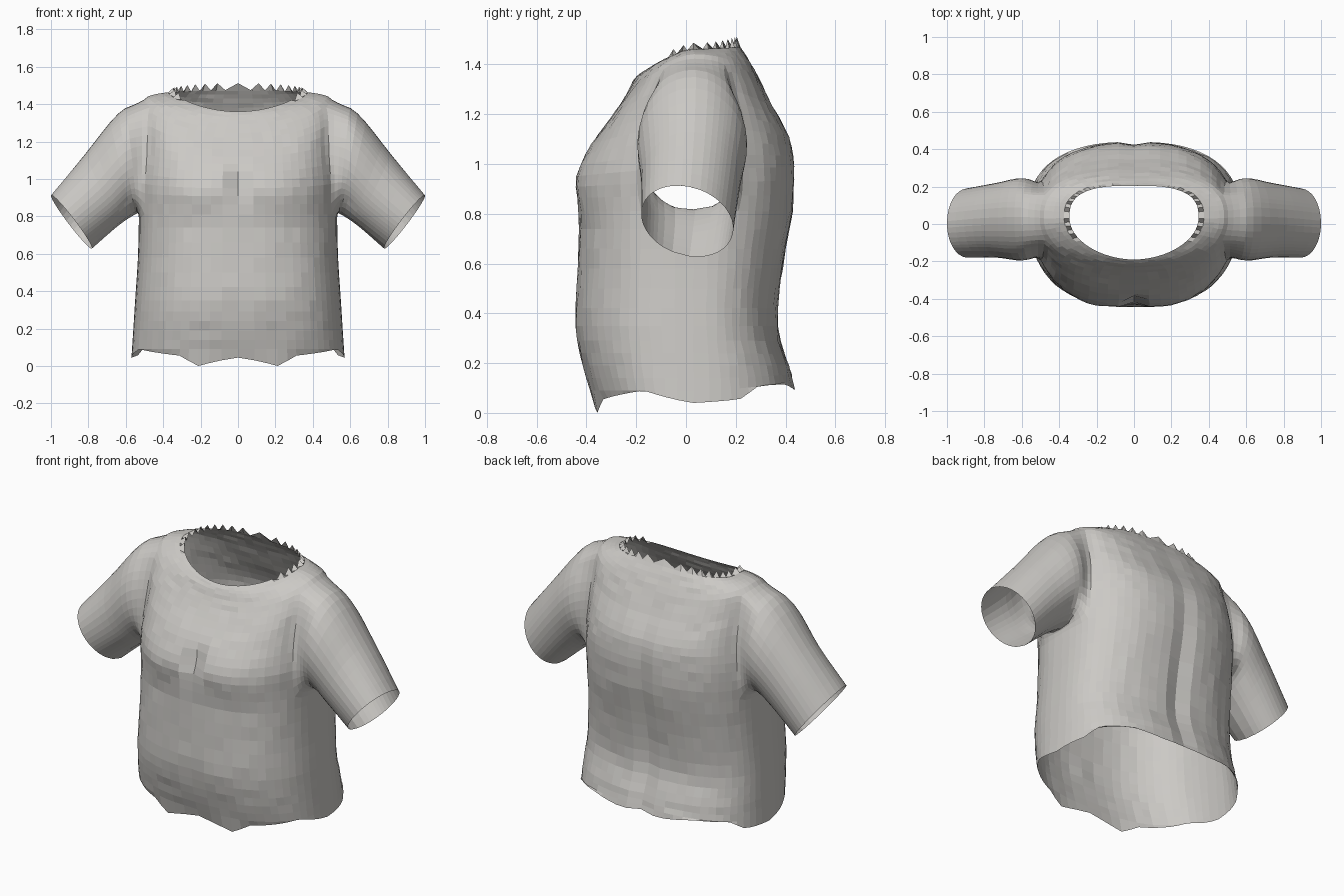
import bpy, bmesh, math, random
from mathutils import Vector

if "Cube" in bpy.data.objects:
    bpy.data.objects.remove(bpy.data.objects["Cube"])
random.seed(4)

COLS, SUB = 64, 3
ARM_COLS, ARM_ROWS = (12, 20), (12, 24)
SEAM_Y = 0.03

# Torso sections, hem to neck: half width, front y, back y, front z, side z, back z
SECTIONS = [
    (.57, -.37, .44, .04, .04, .10),
    (.56, -.415, .415, .19, .19, .19),
    (.55, -.445, .37, .35, .35, .35),
    (.535, -.435, .39, .58, .58, .58),
    (.53, -.43, .43, .81, .81, .81),
    (.53, -.435, .435, .95, .98, .99),
    (.515, -.38, .415, 1.08, 1.15, 1.11),
    (.51, -.30, .35, 1.19, 1.32, 1.23),
    (.50, -.245, .29, 1.27, 1.425, 1.35),
    (.43, -.215, .245, 1.33, 1.455, 1.43),
    (.345, -.19, .205, 1.36, 1.465, 1.49),
]
# Uneven hem: degrees from the front, height
HEM = [(0, .045), (17, 0), (28, .055), (65, .09), (90, .04), (112, .055),
       (125, .11), (150, .115), (172, .09), (180, .105)]
# Sleeve sections: centre, half depth in y, upward radius
SLEEVE = [
    (Vector((.595, .025, 1.08)), Vector((0, .22, 0)), Vector((.045, 0, .27))),
    (Vector((.73, .02, .94)), Vector((0, .20, 0)), Vector((.09, 0, .19))),
    (Vector((.89, .005, .77)), Vector((0, .185, -.03)), Vector((.11, 0, .14))),
]


def spline(points, t):
    """Smooth curve through a list of vectors, t in list steps."""
    i = min(int(t), len(points) - 2)
    f = t - i
    b, c = points[i], points[i + 1]
    a = points[i - 1] if i else b * 2 - c
    d = points[i + 2] if i + 2 < len(points) else c * 2 - b
    return (b * 2 + (c - a) * f + (a * 2 - b * 5 + c * 4 - d) * f ** 2
            + (b * 3 - a - c * 3 + d) * f ** 3) * 0.5


def hem_height(degrees):
    for (a, za), (b, zb) in zip(HEM, HEM[1:]):
        if degrees <= b:
            return za + (zb - za) * (degrees - a) / (b - a)
    return HEM[-1][1]


def bump(v, centre, size):
    return math.exp(-((v - centre) / size) ** 2)


def sculpt(x, y, z):
    """Chest, breastbone, navel and spine relief."""
    if y < 0:
        y -= .014 * bump(abs(x), .22, .15) * bump(z, .91, .11)
        y += .04 * bump(x, 0, .025) * bump(z, .97, .08)
        y += .02 * bump(x, 0, .03) * bump(z, .32, .03)
        y += .008 * bump(z, .76, .03) * bump(abs(x), .22, .15)
    else:
        y -= .025 * bump(x, 0, .05) * bump(z, .5, .6)
        y -= .010 * bump(z, .46, .025)
    return x, y, z


def torso_point(row, col):
    t = row / SUB
    w, yf, yb, zf, zs, zb = spline([Vector(s) for s in SECTIONS], t)
    angle = 2 * math.pi * col / COLS
    c, s = math.cos(angle), math.sin(angle)
    front = c > 0
    power = .8
    if t > 7:
        power += (.25 if front else -.1) * (t - 7) / 3
    x = math.copysign(w * abs(s) ** power, s)
    depth = abs(c) ** power
    y = SEAM_Y + ((yf if front else yb) - SEAM_Y) * depth
    z = zs + ((zf if front else zb) - zs) * abs(c) ** 1.5
    if row == 0:
        z = hem_height(math.degrees(math.acos(max(-1, min(1, c)))))
    if row == last_row and c < .5:
        z += .022 if col % 2 == 0 else -.015
    x, y, z = sculpt(x, y, z)
    if 0 < row < last_row and col not in (0, COLS // 2):
        y += random.uniform(-.003, .003)
    return x, y, z


bm = bmesh.new()
last_row = (len(SECTIONS) - 1) * SUB

# Torso shell with an opening at each arm
grid = [[bm.verts.new(torso_point(r, c)) for c in range(COLS)]
        for r in range(last_row + 1)]
c0, c1 = ARM_COLS
r0, r1 = ARM_ROWS
for r in range(last_row):
    for c in range(COLS):
        in_arm = r0 <= r < r1 and (c0 <= c < c1 or COLS - c1 <= c < COLS - c0)
        if not in_arm:
            n = (c + 1) % COLS
            bm.faces.new((grid[r][c], grid[r][n], grid[r + 1][n], grid[r + 1][c]))

# Sleeves grown from the armhole edges
path = [(r0, c) for c in range(c0, c1)] + [(r, c1) for r in range(r0, r1)]
path += [(r1, c) for c in range(c1, c0, -1)] + [(r, c0) for r in range(r1, r0, -1)]
STEPS = 4
seam_verts = set()
for side in (1, -1):
    ring = [grid[r][c if side > 0 else COLS - c] for r, c in path]
    seam_verts.update(ring)
    curves = []
    for v in ring:
        a = math.atan2((v.co.z - 1.12) / .3, (v.co.y - .02) / .18)
        pts = [v.co.copy()]
        for centre, across, up in SLEEVE:
            p = centre + across * math.cos(a) + up * math.sin(a)
            pts.append(Vector((p.x * side, p.y, p.z)))
        curves.append(pts)
    for k in range(1, len(SLEEVE) * STEPS + 1):
        new = [bm.verts.new(spline(pts, k / STEPS)) for pts in curves]
        if k <= 2:
            seam_verts.update(new)
        for i in range(len(ring)):
            j = (i + 1) % len(ring)
            bm.faces.new((ring[i], ring[j], new[j], new[i]))
        ring = new

# Relax the armhole seams, then orient the surface
for _ in range(3):
    bmesh.ops.smooth_vert(bm, verts=list(seam_verts), factor=.5,
                          use_axis_x=True, use_axis_y=True, use_axis_z=True)
bmesh.ops.remove_doubles(bm, verts=list(bm.verts), dist=.0005)
bmesh.ops.recalc_face_normals(bm, faces=list(bm.faces))

mesh = bpy.data.meshes.new("shirt")
bm.to_mesh(mesh)
bm.free()
shirt = bpy.data.objects.new("shirt", mesh)
bpy.context.collection.objects.link(shirt)

# Cloth colour
cloth = bpy.data.materials.new("warm_grey_cloth")
cloth.use_nodes = True
colour = (.60, .585, .56, 1)
cloth.diffuse_color = colour
cloth.node_tree.nodes["Principled BSDF"].inputs["Base Color"].default_value = colour
mesh.materials.append(cloth)
